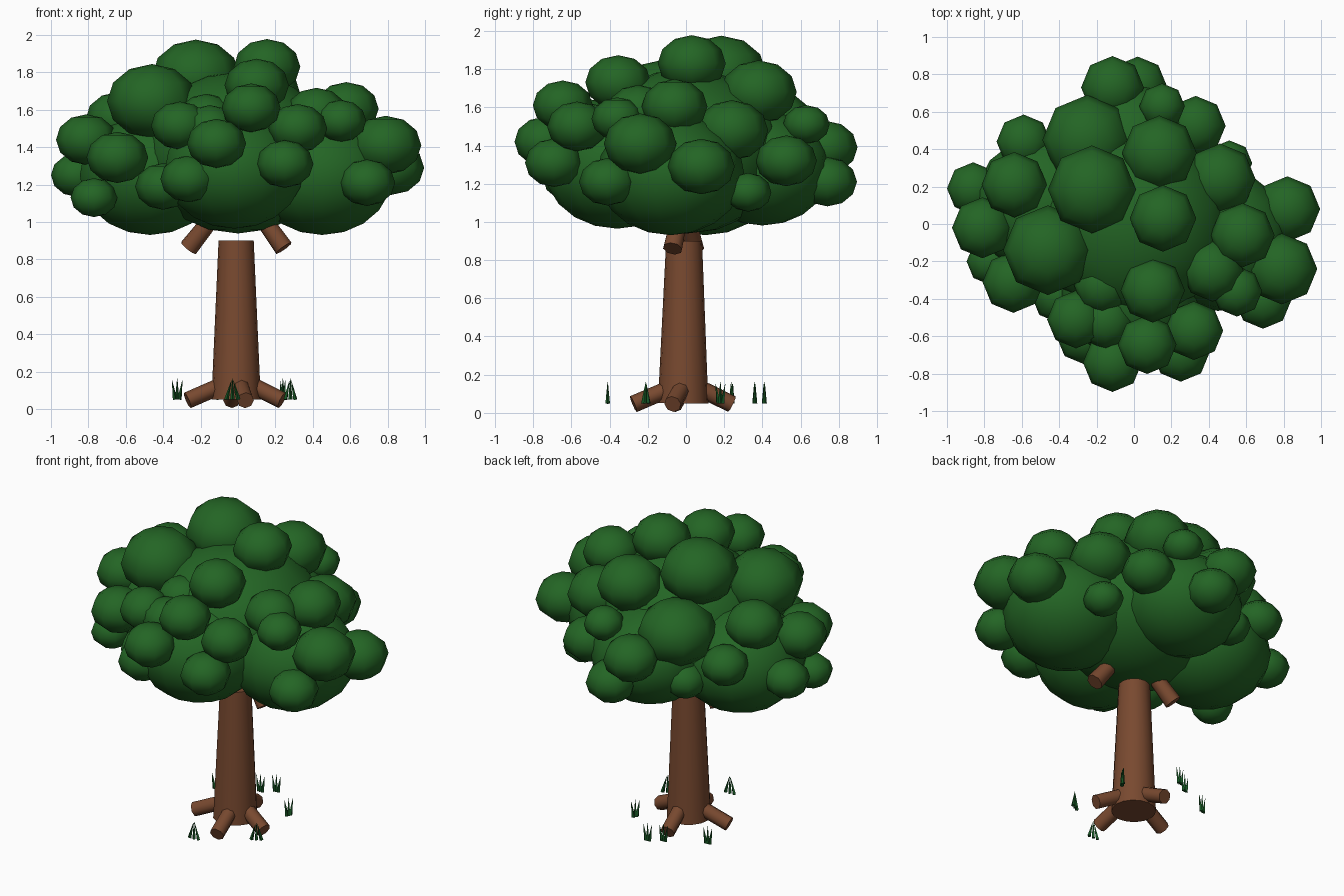
import bpy, bmesh, math
from mathutils import Matrix, Vector


def material(name, rgb):
    m = bpy.data.materials.new(name)
    m.diffuse_color = (*rgb, 1)
    return m


LEAF = material("leaf green", (0.017, 0.13, 0.018))
BARK = material("bark brown", (0.19, 0.067, 0.029))
GRASS = material("grass green", (0.008, 0.09, 0.016))


def finish(name, bm, mat, angle):
    me = bpy.data.meshes.new(name)
    bm.to_mesh(me)
    bm.free()
    me.materials.append(mat)
    ob = bpy.data.objects.new(name, me)
    bpy.context.collection.objects.link(ob)
    bpy.ops.object.select_all(action='DESELECT')
    ob.select_set(True)
    bpy.context.view_layer.objects.active = ob
    bpy.ops.object.shade_smooth_by_angle(angle=math.radians(angle))
    return ob


def rod(bm, a, b, ra, rb, sides):
    """Tapered cylinder from point a to point b."""
    a, b = Vector(a), Vector(b)
    d = b - a
    m = Matrix.Translation((a + b) / 2) @ d.to_track_quat('Z', 'Y').to_matrix().to_4x4()
    bmesh.ops.create_cone(bm, cap_ends=True, segments=sides, radius1=ra,
                          radius2=rb, depth=d.length, matrix=m)


def puffs(name, table, segments, rings):
    """Flattened low-poly balls: x, y, z, radius."""
    bm = bmesh.new()
    for x, y, z, r in table:
        m = Matrix.Translation((x, y, z)) @ Matrix.Diagonal((r, r, r * 0.83, 1))
        bmesh.ops.create_uvsphere(bm, u_segments=segments, v_segments=rings,
                                  radius=1, matrix=m)
    finish(name, bm, LEAF, 60)


# Trunk
bm = bmesh.new()
rod(bm, (-0.01, -0.015, 0.05), (-0.01, -0.01, 0.9), 0.132, 0.094, 16)
finish("trunk", bm, BARK, 40)

# Roots spreading out of the trunk foot
bm = bmesh.new()
for x, y in ((0.235, -0.07), (-0.27, -0.06), (0.04, -0.275), (-0.035, 0.24)):
    rod(bm, (x * 0.2, y * 0.2, 0.14), (x, y, 0.046), 0.045, 0.045, 8)
finish("roots", bm, BARK, 50)

# Branches entering the crown
bm = bmesh.new()
for s, x, y in ((-1, -0.265, 0.045), (1, 0.245, -0.07)):
    rod(bm, (x, y, 0.86), (s * 0.06, -0.015, 1.12), 0.052, 0.042, 8)
finish("branches", bm, BARK, 50)

# Crown core
puffs("crown_core", [
    (0, 0, 1.37, 0.52), (0.45, -0.08, 1.25, 0.385), (-0.47, 0.1, 1.25, 0.385),
    (-0.03, 0.4, 1.28, 0.36), (-0.02, -0.36, 1.28, 0.38),
], 14, 10)

# Crown top puffs
puffs("crown_top", [
    (-0.225, 0.185, 1.78, 0.235), (0.155, 0.03, 1.83, 0.178), (0.1, -0.355, 1.73, 0.172),
    (-0.46, -0.14, 1.645, 0.24), (0.135, 0.38, 1.68, 0.2), (-0.25, 0.45, 1.49, 0.24),
    (0.58, -0.06, 1.605, 0.172), (0.42, -0.25, 1.58, 0.165), (0.46, 0.24, 1.48, 0.19),
    (-0.17, -0.33, 1.56, 0.15),
], 8, 6)

# Crown side puffs
puffs("crown_sides", [
    (-0.115, 0.73, 1.39, 0.168), (0.02, 0.74, 1.21, 0.155), (0.15, 0.63, 1.51, 0.122),
    (0.33, 0.525, 1.32, 0.16), (0.82, 0.08, 1.29, 0.175), (0.79, -0.24, 1.41, 0.19),
    (0.55, -0.36, 1.54, 0.135), (0.69, -0.41, 1.21, 0.15), (0.32, -0.57, 1.5, 0.157),
    (0.25, -0.69, 1.31, 0.153), (0.07, -0.645, 1.61, 0.157), (-0.115, -0.74, 1.42, 0.158),
    (-0.31, -0.51, 1.515, 0.155), (-0.15, -0.52, 1.5, 0.15), (-0.265, -0.6, 1.23, 0.15),
    (-0.64, 0.21, 1.55, 0.175), (-0.59, 0.44, 1.36, 0.145), (-0.86, 0.19, 1.25, 0.14),
    (-0.81, -0.02, 1.44, 0.163), (-0.645, -0.31, 1.345, 0.165), (-0.77, -0.2, 1.13, 0.125),
    (0.51, 0.325, 1.155, 0.122), (-0.4, -0.38, 1.19, 0.15), (-0.33, 0.48, 1.21, 0.13),
], 8, 6)

# Grass tufts: flat fans of three thin blades, spread at the top or at the foot
bm = bmesh.new()
for x, y, t, low, high in ((-0.03, -0.41, 0, 0.032, 0.005), (0.28, -0.21, 0.5, 0.03, 0.005),
                           (0.24, 0.18, 1.1, 0.012, 0.028), (-0.325, 0.24, 0.2, 0.012, 0.028),
                           (-0.09, 0.36, 0.1, 0.012, 0.028), (-0.01, 0.41, 0.1, 0.012, 0.028)):
    u = Vector((math.cos(t), math.sin(t), 0))
    for k in (-1, 0, 1):
        base = Vector((x, y, 0.05)) + u * low * k
        top = Vector((x, y, 0.162 - 0.01 * abs(k))) + u * high * k
        rod(bm, base, top, 0.012, 0.001, 4)
finish("grass_tufts", bm, GRASS, 30)
